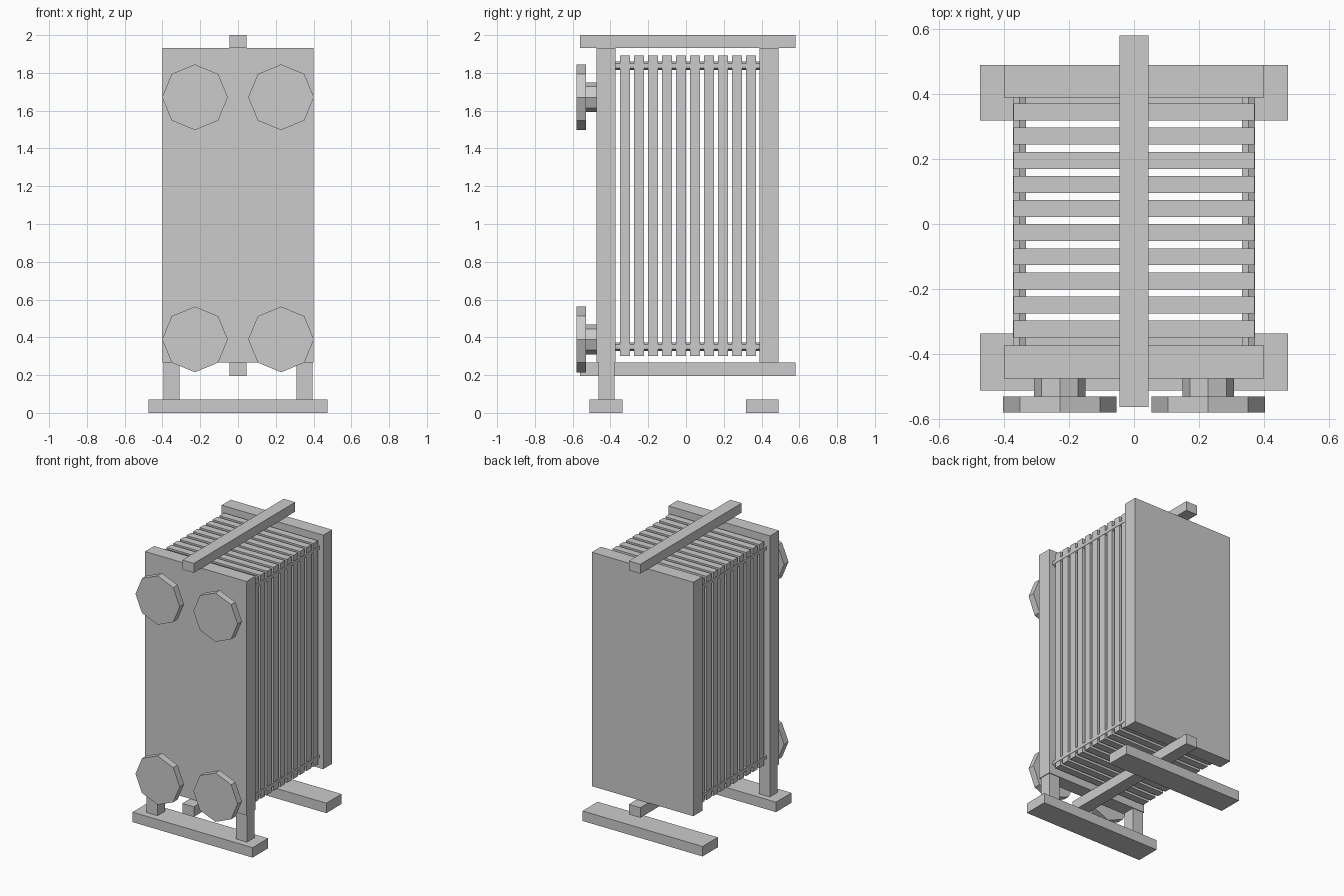
import bpy, math

if "Cube" in bpy.data.objects:
    bpy.data.objects.remove(bpy.data.objects["Cube"])


def box(name, x0, x1, y0, y1, z0, z1):
    bpy.ops.mesh.primitive_cube_add(
        size=1, location=((x0 + x1) / 2, (y0 + y1) / 2, (z0 + z1) / 2))
    ob = bpy.context.object
    ob.name = name
    ob.scale = (x1 - x0, y1 - y0, z1 - z0)
    bpy.ops.object.transform_apply(location=False, rotation=False, scale=True)
    return ob


def prism(name, sides, r, x, z, y0, y1):
    # Low-poly cylinder along y with a corner pointing up
    bpy.ops.mesh.primitive_cylinder_add(
        vertices=sides, radius=r, depth=y1 - y0,
        location=(x, (y0 + y1) / 2, z), rotation=(math.pi / 2, 0, 0))
    ob = bpy.context.object
    ob.name = name
    return ob


# End frames
box("front_frame_plate", -0.40, 0.40, -0.475, -0.374, 0.267, 1.933)
box("back_frame_plate", -0.40, 0.40, 0.388, 0.489, 0.267, 1.933)

# Carrying rails above and below the plate pack
box("top_rail", -0.045, 0.045, -0.562, 0.579, 1.933, 2.0)
box("bottom_rail", -0.045, 0.045, -0.562, 0.579, 0.195, 0.267)

# Feet and front posts
box("front_foot", -0.473, 0.473, -0.511, -0.337, 0, 0.071)
box("back_foot", -0.473, 0.473, 0.318, 0.489, 0, 0.071)
for s, side in ((-1, "left"), (1, "right")):
    a, b = sorted((s * 0.309, s * 0.395))
    box(f"{side}_front_post", a, b, -0.463, -0.379, 0.071, 0.267)

# Heat transfer plates
for i in range(10):
    y = -0.323 + 0.0741 * i
    box(f"exchanger_plate_{i + 1}", -0.37, 0.37,
        y - 0.026, y + 0.026, 0.301, 1.893)

# Tie rods and pipe connections, one per corner
for s, side in ((-1, "left"), (1, "right")):
    for level, rod_z, port_z in (("lower", 0.35, 0.389), ("upper", 1.838, 1.671)):
        prism(f"{side}_{level}_tie_rod", 6, 0.0225, s * 0.352, rod_z, -0.38, 0.392)
        prism(f"{side}_{level}_pipe_stub", 8, 0.079, s * 0.228, port_z, -0.532, -0.47)
        prism(f"{side}_{level}_pipe_flange", 8, 0.174, s * 0.228, port_z, -0.579, -0.53)
